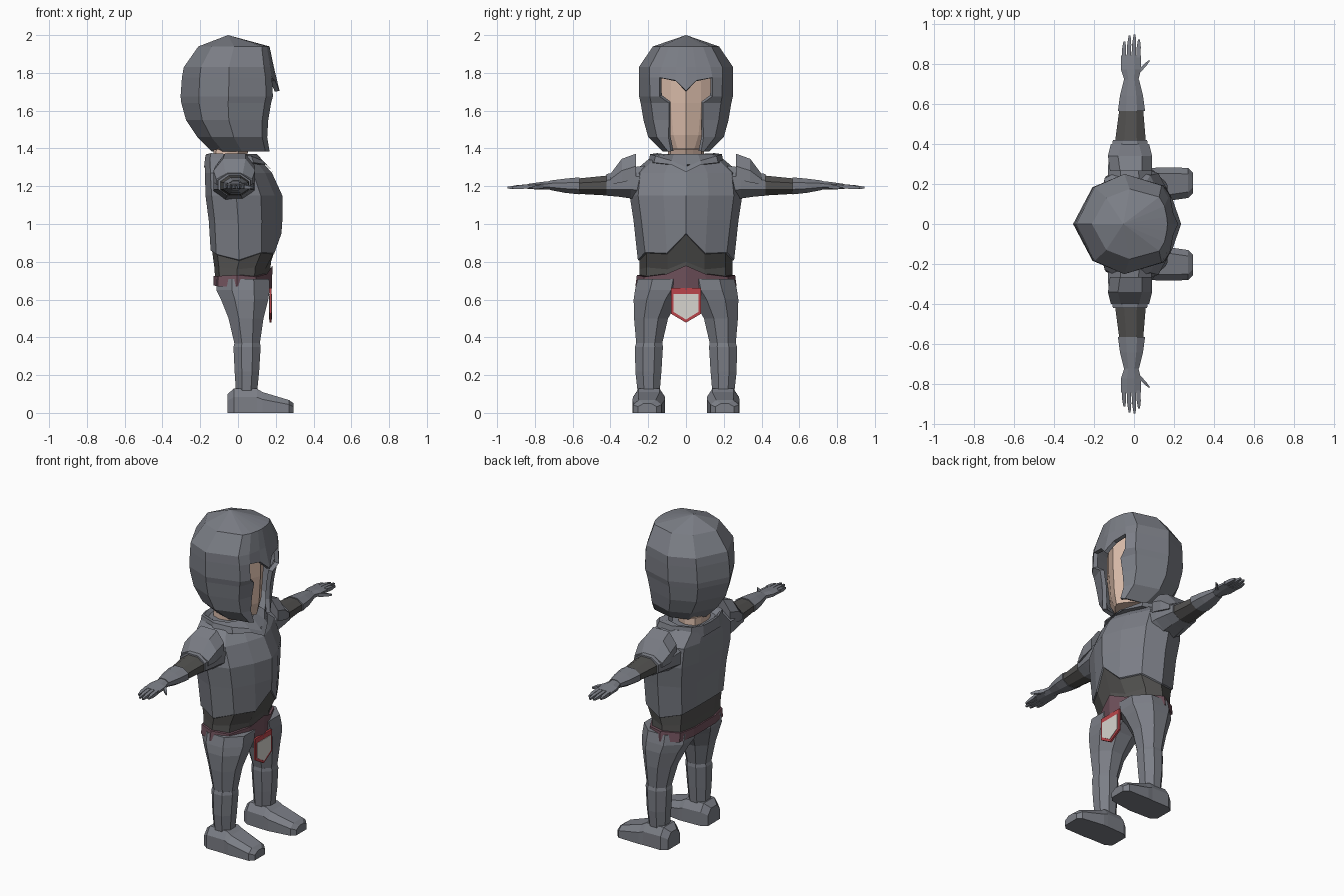
import bpy, bmesh, math
from mathutils import Vector


def material(name, rgb):
    m = bpy.data.materials.new(name)
    m.diffuse_color = (*rgb, 1)
    return m


STEEL = material("steel_grey", (0.20, 0.21, 0.24))
DARK = material("dark_cloth", (0.085, 0.083, 0.08))
SKIN = material("skin", (0.70, 0.50, 0.40))
BELT = material("belt_mauve", (0.16, 0.082, 0.105))
RED = material("red_trim", (0.50, 0.06, 0.07))
WHITE = material("white_cloth", (0.68, 0.66, 0.62))


def finish(name, bm, mats):
    bmesh.ops.recalc_face_normals(bm, faces=bm.faces[:])
    me = bpy.data.meshes.new(name)
    bm.to_mesh(me)
    bm.free()
    for m in mats:
        me.materials.append(m)
    ob = bpy.data.objects.new(name, me)
    bpy.context.collection.objects.link(ob)
    return ob


def loft(name, rings, mats, bands=None):
    """Skin closed rings of equal length; bands gives a material slot per band."""
    bm = bmesh.new()
    vs = [[bm.verts.new(p) for p in r] for r in rings]
    n = len(rings[0])
    for i in range(len(vs) - 1):
        for j in range(n):
            k = (j + 1) % n
            f = bm.faces.new((vs[i][j], vs[i][k], vs[i + 1][k], vs[i + 1][j]))
            f.material_index = bands[i] if bands else 0
    bm.faces.new(vs[0])
    f = bm.faces.new(vs[-1])
    f.material_index = bands[-1] if bands else 0
    return finish(name, bm, mats)


def body_ring(z, xf, xb, w, cols):
    """Ring symmetric in y; z is one height or one per column, front to back."""
    zs = z if isinstance(z, (list, tuple)) else [z] * len(cols)
    half = [(xb + f * (xf - xb), g * w, h) for (f, g), h in zip(cols, zs)]
    return half + [(x, -y, h) for x, y, h in half[-2:0:-1]]


def sides(fn):
    for s, side in ((1, "left"), (-1, "right")):
        fn(s, side)


TORSO = [(1, 0), (0.9, 0.4), (0.72, 0.85), (0.4, 1), (0.08, 0.8), (0, 0.4), (0, 0)]
EDGE = [0.95, 0.845, 0.85, 0.81, 0.84, 0.86, 0.86]

# Torso: dark stomach below a pointed breastplate edge
loft("torso", [
    body_ring(0.69, 0.165, -0.12, 0.25, TORSO),
    body_ring([0.80, 0.76, 0.77, 0.76, 0.77, 0.77, 0.77], 0.175, -0.125, 0.245, TORSO),
    body_ring([h - 0.004 for h in EDGE], 0.222, -0.137, 0.247, TORSO),
    body_ring(EDGE, 0.23, -0.145, 0.255, TORSO),
    body_ring(1.02, 0.235, -0.155, 0.278, TORSO),
    body_ring(1.15, 0.235, -0.172, 0.298, TORSO),
    body_ring(1.27, 0.18, -0.175, 0.285, TORSO),
    body_ring(1.35, 0.11, -0.17, 0.19, TORSO),
], [DARK, STEEL], [0, 0, 1, 1, 1, 1, 1])

# Collar with a dipped neckline
loft("collar", [
    body_ring([1.275, 1.315, 1.325, 1.32, 1.31, 1.30, 1.30], 0.185, -0.18, 0.20, TORSO),
    body_ring([1.30, 1.335, 1.36, 1.37, 1.375, 1.365, 1.36], 0.165, -0.172, 0.19, TORSO),
    body_ring(1.37, 0.10, -0.165, 0.16, TORSO),
    body_ring(1.34, 0.07, -0.14, 0.12, TORSO),
], [STEEL])

# Belt with a raised point in front
loft("belt", [
    body_ring([0.64, 0.645, 0.66, 0.67, 0.67, 0.675, 0.675], 0.178, -0.13, 0.268, TORSO),
    body_ring([0.78, 0.735, 0.72, 0.73, 0.725, 0.725, 0.725], 0.183, -0.13, 0.26, TORSO),
], [BELT])

# Front cloth: red panel with a thin white plate on each face


def panel(name, x0, x1, w, top, side, tip, mat):
    out = [(-w, top), (w, top), (w, side), (0, tip), (-w, side)]
    loft(name, [[(x, y, z) for y, z in out] for x in (x0, x1)], [mat])


panel("cloth_trim", 0.166, 0.178, 0.08, 0.66, 0.525, 0.478, RED)
panel("cloth_front", 0.178, 0.181, 0.066, 0.63, 0.535, 0.494, WHITE)
panel("cloth_back", 0.163, 0.166, 0.066, 0.63, 0.535, 0.494, WHITE)

# Neck and face
loft("face", [body_ring(z, xf, xb, w, TORSO) for z, xf, xb, w in (
    (1.33, 0.03, -0.13, 0.095), (1.395, 0.06, -0.13, 0.095), (1.396, 0.13, -0.12, 0.11),
    (1.47, 0.145, -0.16, 0.165), (1.64, 0.155, -0.2, 0.2), (1.80, 0.155, -0.2, 0.2),
    (1.87, 0.1, -0.15, 0.14))], [SKIN])

# Helmet: rows of height, front x, back x, half width, opening half width
ROWS = [(1.385, 0.18, -0.14, 0.125, 0.08), (1.46, 0.17, -0.215, 0.20, 0.093),
        (1.55, 0.178, -0.275, 0.225, 0.09), (1.64, 0.195, -0.30, 0.24, 0.09),
        (1.675, 0.205, -0.304, 0.248, 0.14), (1.775, 0.2, -0.297, 0.25, 0.14),
        (1.83, 0.19, -0.287, 0.25, 0.13), (1.94, 0.167, -0.21, 0.175, 0.09),
        (2.0, -0.053, -0.058, 0.003, 0.002)]


def helmet():
    bm = bmesh.new()
    grid = []
    for i, (z, xf, xb, w, o) in enumerate(ROWS):
        ys = [0, o * 0.4, o, 0.77 * w, w, 0.74 * w, 0]
        fs = [1, 0.99, 0.96, 0.89, 0.5, 0.19, 0]
        half = [Vector((xb + f * (xf - xb), y, z)) for f, y in zip(fs, ys)]
        if i == 5:  # brow dips to a nose point
            half[0] = Vector((0.22, 0, 1.705))
            half[1].z = 1.76
        row = half + [Vector((p.x, -p.y, p.z)) for p in half[-2:0:-1]]
        grid.append([bm.verts.new(p) for p in row])
    n = len(grid[0])
    for i in range(len(grid) - 1):
        for j in range(n):
            if i < 5 and j in (0, 1, n - 2, n - 1):
                continue  # face opening
            k = (j + 1) % n
            bm.faces.new((grid[i][j], grid[i][k], grid[i + 1][k], grid[i + 1][j]))
    bmesh.ops.remove_doubles(bm, verts=grid[-1], dist=0.02)
    bmesh.ops.delete(bm, geom=[v for v in bm.verts if not v.link_faces], context="VERTS")
    ob = finish("helmet", bm, [STEEL])
    sol = ob.modifiers.new("thickness", "SOLIDIFY")
    sol.thickness = 0.025
    sol.offset = -1


helmet()


def octagon(s, axis, t, a0, a1, b0, b1):
    """Chamfered ring across z (legs: a=x, b=y) or y (arms: a=x, b=z)."""
    pts = []
    for i in range(8):
        u = math.radians(22.5 + 45 * i)
        a = (a0 + a1) / 2 + (a1 - a0) / 2 * math.cos(u) / 0.924
        b = (b0 + b1) / 2 + (b1 - b0) / 2 * math.sin(u) / 0.924
        pts.append((a, s * b, t) if axis == "z" else (a, s * t, b))
    return pts


def limb(s, name, axis, rings, mat):
    loft(name, [octagon(s, axis, *r) for r in rings], [mat])


def leg(s, side):
    limb(s, side + "_thigh", "z", [
        (0.71, -0.115, 0.165, -0.01, 0.255), (0.65, -0.115, 0.168, 0.0, 0.27),
        (0.60, -0.09, 0.16, 0.04, 0.277), (0.50, -0.05, 0.135, 0.095, 0.275),
        (0.35, -0.015, 0.113, 0.13, 0.262)], STEEL)
    limb(s, side + "_shin", "z", [
        (0.37, -0.018, 0.116, 0.125, 0.264), (0.35, -0.024, 0.12, 0.122, 0.27),
        (0.22, -0.018, 0.112, 0.13, 0.268), (0.10, -0.01, 0.10, 0.14, 0.255)], STEEL)
    # Shoe, lofted from heel to toe
    rings = []
    for x, a, b, h in ((-0.055, 0.14, 0.255, 0.10), (-0.02, 0.115, 0.28, 0.13),
                       (0.10, 0.11, 0.28, 0.128), (0.13, 0.11, 0.283, 0.11),
                       (0.27, 0.13, 0.28, 0.068), (0.295, 0.155, 0.255, 0.05)):
        rings.append([(x, s * y, z) for y, z in (
            (a, 0), (b, 0), (b, h * 0.65), (b - 0.03, h), (a + 0.03, h), (a, h * 0.65))])
    loft(side + "_shoe", rings, [STEEL])


def arm(s, side):
    limb(s, side + "_sleeve", "y", [
        (0.20, -0.13, 0.09, 1.11, 1.31), (0.29, -0.13, 0.085, 1.135, 1.30),
        (0.36, -0.115, 0.075, 1.145, 1.275), (0.42, -0.105, 0.065, 1.15, 1.265)], STEEL)
    limb(s, side + "_under_sleeve", "y", [
        (0.40, -0.096, 0.06, 1.15, 1.258), (0.58, -0.072, 0.045, 1.16, 1.24)], DARK)
    limb(s, side + "_forearm", "y", [
        (0.565, -0.08, 0.055, 1.157, 1.247), (0.64, -0.07, 0.045, 1.165, 1.24),
        (0.72, -0.05, 0.025, 1.18, 1.23)], STEEL)
    limb(s, side + "_palm", "y", [
        (0.71, -0.045, 0.02, 1.182, 1.228), (0.77, -0.065, 0.035, 1.183, 1.222),
        (0.84, -0.065, 0.035, 1.185, 1.212)], STEEL)
    # Fingers and thumb as tapered square bars
    for i, (x0, y0, x1, y1) in enumerate((
            (-0.05, 0.83, -0.048, 0.91), (-0.026, 0.83, -0.022, 0.94),
            (-0.002, 0.83, 0.003, 0.945), (0.022, 0.83, 0.025, 0.92),
            (0.02, 0.755, 0.075, 0.815))):
        rings = []
        for t, r in ((0, 0.011), (0.6, 0.01), (1, 0.005)):
            x, y, z = x0 + (x1 - x0) * t, y0 + (y1 - y0) * t, 1.2 - 0.008 * t
            rings.append([(x - r, s * y, z - r), (x + r, s * y, z - r),
                          (x + r, s * y, z + r), (x - r, s * y, z + r)])
        loft(side + ("_thumb" if i == 4 else "_finger_%d" % (i + 1)), rings, [STEEL])
    # Shoulder plate sloping down over the sleeve
    rings = []
    for y, a, b, lo, hi in ((0.265, -0.12, 0.09, 1.24, 1.372), (0.34, -0.13, 0.09, 1.22, 1.345),
                            (0.40, -0.115, 0.075, 1.21, 1.265)):
        rings.append([(x, s * y, z) for x, z in (
            (a, lo), (b, lo), (b, (lo + hi) / 2), (b - 0.05, hi), (a + 0.05, hi),
            (a, (lo + hi) / 2))])
    loft(side + "_shoulder_plate", rings, [STEEL])


sides(leg)
sides(arm)
